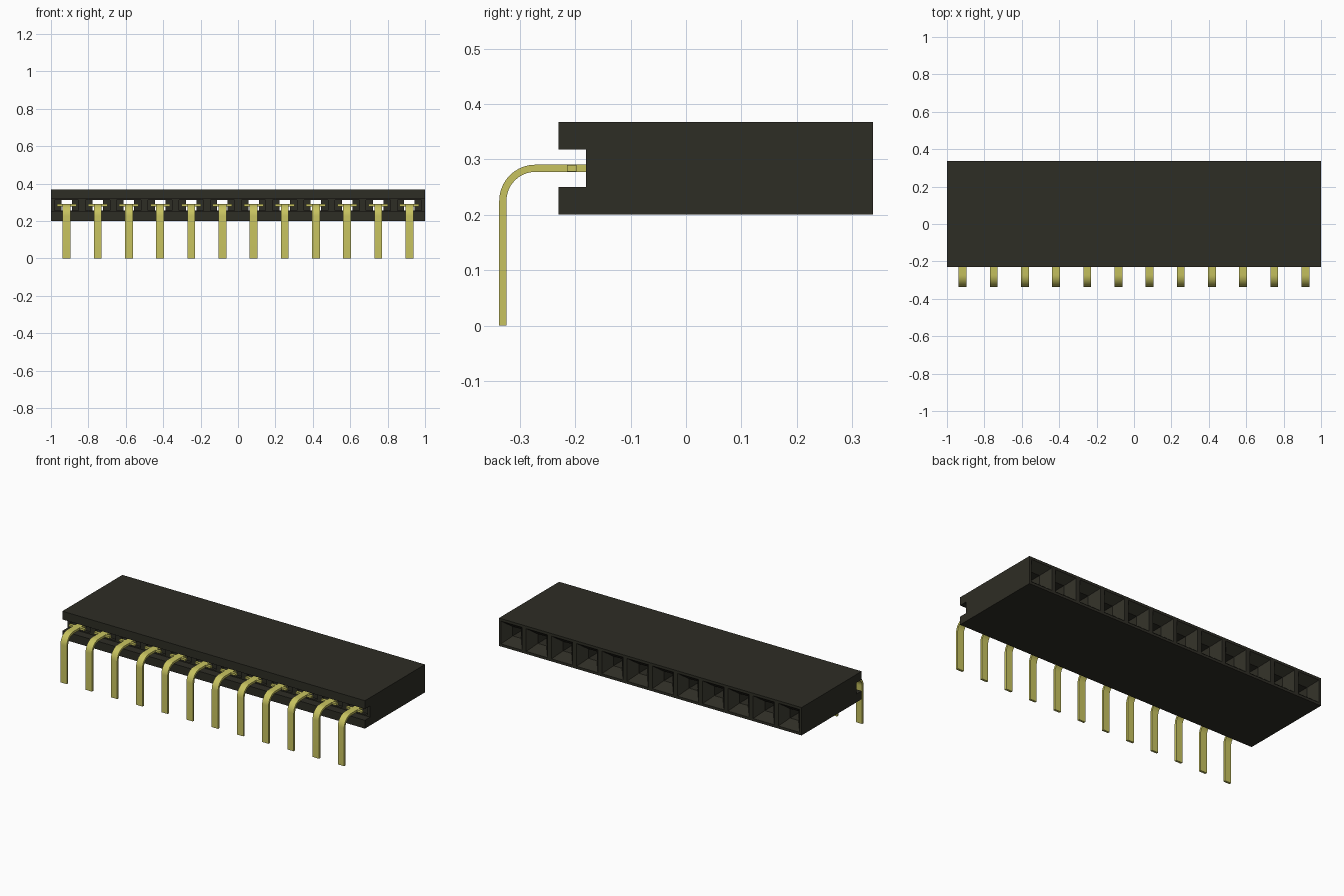
import bpy
import bmesh
import math
from mathutils import Vector

if "Cube" in bpy.data.objects:
    bpy.data.objects.remove(bpy.data.objects["Cube"], do_unlink=True)

PINS = 12
PITCH = 2 / PINS
MID_Z = 0.284          # height of the socket row
HALF = PITCH / 2


def material(name, rgb):
    mat = bpy.data.materials.new(name)
    mat.use_nodes = True
    mat.diffuse_color = (*rgb, 1)
    bsdf = next(n for n in mat.node_tree.nodes if n.type == "BSDF_PRINCIPLED")
    bsdf.inputs["Base Color"].default_value = (*rgb, 1)
    return mat


def finish(bm, name, mat):
    bmesh.ops.remove_doubles(bm, verts=bm.verts, dist=1e-5)
    bmesh.ops.recalc_face_normals(bm, faces=bm.faces)
    mesh = bpy.data.meshes.new(name)
    bm.to_mesh(mesh)
    bm.free()
    mesh.materials.append(mat)
    return mesh


def add_object(name, mesh, x=0):
    obj = bpy.data.objects.new(name, mesh)
    obj.location.x = x
    bpy.context.collection.objects.link(obj)
    return obj


black = material("black plastic", (0.027, 0.026, 0.018))
gold = material("gold metal", (0.57, 0.54, 0.115))

# Housing: each cell is a chain of rectangular rings (half width, half height, y)
bore = [
    (HALF, HALF, 0.337),      # outer back edge
    (0.07, 0.068, 0.337),     # funnel mouth
    (0.028, 0.028, 0.287),    # funnel throat
    (0.028, 0.028, -0.165),   # bore end
    (0.065, 0.027, -0.165),   # shallow pocket behind the barb
    (0.065, 0.027, -0.18),
    (HALF, 0.034, -0.18),     # channel floor
]
shell = [bore[-1], (HALF, 0.034, -0.23), (HALF, HALF, -0.23), bore[0]]


def ring_corners(ring, x):
    w, h, y = ring
    return [Vector((x + sx * w, y, MID_Z + sz * h))
            for sx, sz in ((-1, -1), (1, -1), (1, 1), (-1, 1))]


def bridge(bm, rings, x, sides):
    for a, b in zip(rings, rings[1:]):
        p, q = ring_corners(a, x), ring_corners(b, x)
        for i in sides:
            j = (i + 1) % 4
            bm.faces.new([bm.verts.new(c) for c in (p[i], p[j], q[j], q[i])])


bm = bmesh.new()
for n in range(PINS):
    cx = (n - (PINS - 1) / 2) * PITCH
    bridge(bm, bore, cx, range(4))
    bridge(bm, shell, cx, (0, 2))     # top and bottom only: the channel is open ended

# Notched end walls
for x in (-1, 1):
    outline = [(y, MID_Z + h) for _, h, y in shell]
    outline += [(y, MID_Z - h) for _, h, y in reversed(shell)]
    bm.faces.new([bm.verts.new((x, y, z)) for y, z in outline])
add_object("housing", finish(bm, "housing", black))

# Bent pin: flat strip swept along an L with a rounded corner
THICK = 0.013
RADIUS = 0.065
Y_OUT, Z_OUT = -0.337, MID_Z + THICK / 2
bend_y, bend_z = Y_OUT + RADIUS, Z_OUT - RADIUS


def strip_side(r):
    arc = [(bend_y - r * math.cos(a), bend_z + r * math.sin(a))
           for a in (math.pi / 2 * k / 10 for k in range(11))]
    return [(bend_y - r, 0)] + arc + [(-0.1, bend_z + r)]


def extrude_profile(bm, points, half_width):
    face = bm.faces.new([bm.verts.new((-half_width, y, z)) for y, z in points])
    new = bmesh.ops.extrude_face_region(bm, geom=[face])["geom"]
    moved = [v for v in new if isinstance(v, bmesh.types.BMVert)]
    bmesh.ops.translate(bm, verts=moved, vec=(2 * half_width, 0, 0))


bm = bmesh.new()
extrude_profile(bm, strip_side(RADIUS) + strip_side(RADIUS - THICK)[::-1], 0.021)
pin_mesh = finish(bm, "pin", gold)

# Cross barb that stops the pin against the housing
bm = bmesh.new()
t = THICK / 2 - 0.0005
extrude_profile(bm, [(-0.215, MID_Z - t), (-0.198, MID_Z - t),
                     (-0.198, MID_Z + t), (-0.215, MID_Z + t)], 0.052)
barb_mesh = finish(bm, "barb", gold)

for n in range(PINS):
    cx = (n - (PINS - 1) / 2) * PITCH
    pin = add_object(f"pin_{n + 1}", pin_mesh, cx)
    add_object(f"barb_{n + 1}", barb_mesh, cx)

# Smooth the bends, keep the strip edges sharp
bpy.ops.object.select_all(action="DESELECT")
pin.select_set(True)
bpy.context.view_layer.objects.active = pin
bpy.ops.object.shade_smooth_by_angle(angle=math.radians(30))
